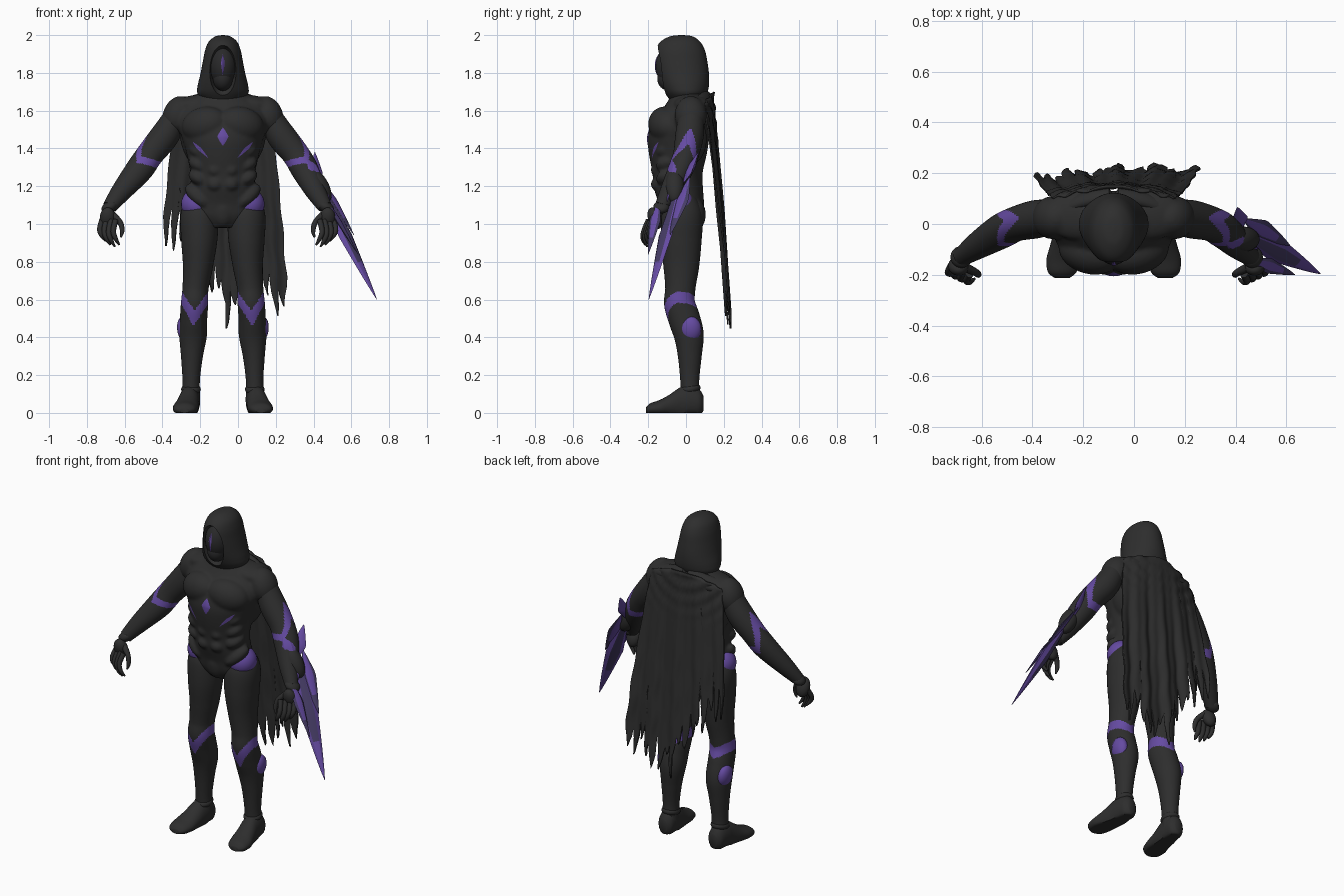
import bpy, bmesh, math, random
from mathutils import Vector, Euler
from mathutils.bvhtree import BVHTree

random.seed(7)
if "Cube" in bpy.data.objects:
    bpy.data.objects.remove(bpy.data.objects["Cube"])

CX = -0.08  # body centre line
DOWN, FORWARD = Vector((0, 0, -1)), Vector((0, -1, 0))


def material(name, rgb):
    m = bpy.data.materials.new(name)
    m.use_nodes = True
    m.diffuse_color = (*rgb, 1)
    m.node_tree.nodes["Principled BSDF"].inputs["Base Color"].default_value = (*rgb, 1)
    return m


MATS = [material("charcoal", (0.027, 0.027, 0.027)), material("purple", (0.13, 0.07, 0.36)),
        material("dark_purple", (0.06, 0.045, 0.13)), material("mask_black", (0.022, 0.022, 0.023))]
GREY, PURPLE, DUSK, BLACK = range(4)


def finish(name, bm, sharp=50):
    bmesh.ops.recalc_face_normals(bm, faces=bm.faces)
    me = bpy.data.meshes.new(name)
    bm.to_mesh(me)
    bm.free()
    for m in MATS:
        me.materials.append(m)
    me.shade_smooth()
    me.set_sharp_from_angle(angle=math.radians(sharp))
    ob = bpy.data.objects.new(name, me)
    bpy.context.collection.objects.link(ob)
    return ob


def spline(pts, n):
    """Catmull-Rom through tuples of any length."""
    out, last = [], len(pts) - 1
    for i in range(n + 1):
        f = i / n * last
        k = min(int(f), last - 1)
        t = f - k
        quad = [pts[max(0, min(last, k + j))] for j in (-1, 0, 1, 2)]
        out.append([0.5 * (2 * b + (c - a) * t + (2 * a - 5 * b + 4 * c - d) * t * t
                           + (3 * b - a - 3 * c + d) * t ** 3) for a, b, c, d in zip(*quad)])
    return out


def tube(name, pts, rings=40, sides=32, rule=None, axis=None, floor=-9):
    """Loft of ellipses along points (x, y, z, side radius, front radius)."""
    path = spline(pts, rings)
    bm, rows = bmesh.new(), []
    for i, p in enumerate(path):
        tan = axis or (Vector(path[min(i + 1, rings)][:3]) - Vector(path[max(i - 1, 0)][:3])).normalized()
        a = (Vector((1, 0, 0)) - tan * tan.x).normalized()
        b = tan.cross(a)
        row = []
        for j in range(sides):
            phi = math.tau * j / sides
            v = Vector(p[:3]) + a * max(p[3], .002) * math.cos(phi) + b * max(p[4], .002) * math.sin(phi)
            row.append(bm.verts.new((v.x, v.y, max(v.z, floor))))
        rows.append(row)
    for i in range(rings):
        for j in range(sides):
            k = (j + 1) % sides
            f = bm.faces.new((rows[i][j], rows[i][k], rows[i + 1][k], rows[i + 1][j]))
            if rule:
                f.material_index = rule(f.calc_center_median(), (i + .5) / rings, math.tau * (j + .5) / sides)
    bm.faces.new(rows[0])
    bm.faces.new(rows[-1])
    return finish(name, bm)


def blob(name, loc, size, rot=(0, 0, 0), mat=GREY):
    bm = bmesh.new()
    bmesh.ops.create_uvsphere(bm, u_segments=32, v_segments=20, radius=1)
    turn = Euler(rot).to_matrix()
    for v in bm.verts:
        v.co = turn @ Vector([c * s for c, s in zip(v.co, size)]) + Vector(loc)
    for f in bm.faces:
        f.material_index = mat
    return finish(name, bm)


def fuse(name, parts, voxel, passes):
    """Melt overlapping parts into one soft surface."""
    bm = bmesh.new()
    for ob in parts:
        bm.from_mesh(ob.data)
        bpy.data.objects.remove(ob)
    ob = finish(name, bm)
    melt = ob.modifiers.new("melt", "REMESH")
    melt.mode, melt.voxel_size, melt.use_smooth_shade = "VOXEL", voxel, True
    soft = ob.modifiers.new("soften", "SMOOTH")
    soft.factor, soft.iterations = .5, passes
    return ob


def skin_of(ob):
    bpy.context.view_layer.update()
    return BVHTree.FromObject(ob, bpy.context.evaluated_depsgraph_get())


def leaf(name, a, b, wide, width, thick, core=PURPLE, edge=PURPLE, peak=.4, skin=None):
    """Pointed two-edged plate from a to b, widest at peak, optionally laid on a skin."""
    a, b = Vector(a), Vector(b)
    tan = (b - a).normalized()
    wide = Vector(wide)
    wide = (wide - tan * wide.dot(tan)).normalized()
    nor = tan.cross(wide)
    bm, rows, n = bmesh.new(), [], 14
    for i in range(n + 1):
        t = i / n
        w = max(.01, t / peak if t < peak else (1 - t) / (1 - peak)) ** .8
        row = []
        for x, y in ((1, 0), (.55, .8), (0, 1), (-.55, .8), (-1, 0), (-.55, -.8), (0, -1), (.55, -.8)):
            v = a.lerp(b, t) + wide * width * w * x
            if skin:
                v.y = skin.ray_cast(Vector((v.x, -1, v.z)), Vector((0, 1, 0)))[0].y - .001
            row.append(bm.verts.new(v + nor * thick * w * y))
        rows.append(row)
    for i in range(n):
        for j in range(8):
            k = (j + 1) % 8
            f = bm.faces.new((rows[i][j], rows[i][k], rows[i + 1][k], rows[i + 1][j]))
            f.material_index = core if j in (1, 2, 5, 6) and i < n - 4 else edge
    bm.faces.new(rows[0])
    bm.faces.new(rows[-1])
    return finish(name, bm, 25)


# Hood with a cut face opening
hood = tube("hood", [(CX, -.025, 2.0, .004, .01), (CX, -.025, 1.993, .04, .06), (CX, -.03, 1.965, .075, .105),
                     (CX, -.03, 1.92, .094, .13), (CX, -.025, 1.86, .106, .138), (CX, -.015, 1.79, .12, .137),
                     (CX, -.005, 1.73, .134, .126), (CX, 0, 1.69, .134, .11), (CX, 0, 1.65, .1, .08)],
            60, 56, axis=DOWN)
cutter = blob("hood_cutter", (CX, -.2, 1.8), (.08, .15, .155))
cutter.hide_render = True
cutter.display_type = "WIRE"
cut = hood.modifiers.new("face_opening", "BOOLEAN")
cut.object, cut.operation = cutter, "DIFFERENCE"
hood.modifiers.new("crisp_rim", "EDGE_SPLIT").split_angle = math.radians(45)

# Mask
mask = blob("mask", (CX, -.075, 1.835), (.072, .086, .108), mat=BLACK)
blob("mask_jaw", (CX, -.09, 1.77), (.052, .062, .065), mat=BLACK)
leaf("mask_stripe", (CX, -.16, 1.9), (CX, -.16, 1.785), (1, 0, 0), .01, .004, skin=skin_of(mask))

# Torso core, to be fused with the muscles
flesh = [tube("core", [(CX, .0, 1.74, .06, .06), (CX, .015, 1.67, .15, .1), (CX, -.0, 1.6, .225, .13),
                       (CX, -.03, 1.52, .235, .155), (CX, -.04, 1.45, .215, .162), (CX, -.043, 1.37, .192, .153),
                       (CX, -.045, 1.27, .172, .133), (CX, -.04, 1.19, .174, .13), (CX, -.025, 1.11, .195, .12),
                       (CX, -.02, 1.04, .19, .11), (CX, -.02, .98, .09, .08)], 60, 48, axis=DOWN),
         blob("groin", (CX, -.09, 1.08), (.065, .055, .1))]

for s, side in ((-1, "right"), (1, "left")):
    def at(x, y, z):
        return (CX + s * x, y, z)

    # Muscles
    flesh += [blob("pectoral", at(.095, -.112, 1.525), (.125, .085, .095), (0, s * .2, s * .25)),
              blob("deltoid", at(.24, .025, 1.575), (.078, .085, .105), (0, -s * .35, 0)),
              blob("trapezius", at(.13, .035, 1.635), (.15, .1, .05), (0, s * .1, 0)),
              blob("lat", at(.165, .02, 1.45), (.06, .09, .14), (0, s * .2, 0)),
              blob("hip_guard", at(.135, -.09, 1.15), (.085, .05, .04), (0, -s * .7, s * .5)),
              blob("glute", at(.09, .03, 1.05), (.095, .075, .095))]
    for i in range(3):
        flesh += [blob("abdominal", at(.042, -.132, 1.36 - i * .075), (.048, .055, .042)),
                  blob("rib_muscle", at(.12, -.09, 1.385 - i * .07), (.065, .07, .042), (0, -s * .5, s * .4))]
    blob(side + "_hip_mark", at(.135, -.04, 1.105), (.086, .085, .085), (-.4, s * .1, 0), PURPLE)

    # Legs with the pointed knee band
    def knee_band(c, t, phi):
        point = 1 - abs(math.cos(phi))
        front = math.sin(phi) > 0
        z = .612 - (.112 if front else .035) * point
        return PURPLE if abs(c.z - z) < .03 + (.012 if front else 0) * point else GREY

    leg = [(.1, -.02, 1.14, .075, .075), (.123, -.02, 1.05, .1, .108), (.125, -.025, .92, .096, .108),
           (.132, -.025, .78, .08, .095), (.145, -.03, .66, .069, .08), (.15, -.034, .58, .072, .082),
           (.155, -.01, .5, .072, .084), (.158, .015, .41, .073, .079), (.164, .02, .3, .058, .063),
           (.168, .02, .17, .046, .05), (.17, .025, .06, .05, .05)]
    tube(side + "_leg", [at(*p[:3]) + p[3:] for p in leg], 160, 56, knee_band)
    blob(side + "_calf_mark", at(.205, .025, .443), (.037, .056, .068), (0, s * .12, 0), PURPLE)
    foot = [(.172, .092, .05, .025, .04), (.172, .07, .055, .047, .07), (.175, .02, .06, .054, .085),
            (.18, -.03, .05, .056, .085), (.19, -.09, .035, .062, .06), (.198, -.14, .025, .067, .043),
            (.203, -.19, .02, .056, .03), (.203, -.212, .014, .03, .014)]
    tube(side + "_foot", [at(*p[:3]) + p[3:] for p in foot], 36, 28, axis=FORWARD, floor=0)
    blob(side + "_ankle_cuff", at(.169, .02, .125), (.052, .058, .03), (.2, 0, 0))

    # Arms, the left one held closer; the band peaks on the outside and dips at front and back
    def elbow_band(c, t, phi):
        d = math.acos(max(-1, min(1, s * math.cos(phi)))) / math.pi
        mid = .3 + .25 * d / .42 if d < .42 else .55 - .11 * (d - .42) / .58
        return PURPLE if abs(t - mid) < max(.045, .075 - .08 * d) else GREY

    reach = (0, 0, 0, .01, .045, .06) if s > 0 else (0,) * 6
    arm = [(.23, .03, 1.62, .05, .06), (.3, .02, 1.48, .075, .075), (.385, 0, 1.37, .072, .068),
           (.445, -.03, 1.285, .072, .066), (.535, -.085, 1.175, .055, .052), (.6, -.13, 1.09, .038, .036)]
    tube(side + "_arm", [at(p[0] - r, p[1], p[2]) + p[3:] for p, r in zip(arm, reach)], 120, 56, elbow_band)

    # Hands with curled fingers
    px = .605 if s < 0 else .55
    blob(side + "_wrist_cuff", at(px - .005, -.13, 1.09), (.046, .043, .03), (0, s * .5, 0))
    blob(side + "_palm", at(px + .005, -.165, 1.03), (.042, .035, .06), (.35, 0, 0))
    for i in range(4):
        x, y = px + .035 - i * .024, -.165 - i * .011
        drop = (.11, .13, .14, .13)[i]
        tube(f"{side}_finger_{i}", [at(x, y, 1.02) + (.015, .015), at(x + .012, y - .025, 1.02 - drop * .45) + (.014, .014),
                                    at(x, y - .03, 1.02 - drop * .75) + (.012, .012),
                                    at(x - .02, y - .018, 1.02 - drop) + (.005, .005)], 14, 12)
    tube(side + "_thumb", [at(px - .02, -.17, 1.05) + (.018, .018), at(px - .06, -.19, 1.01) + (.015, .015),
                           at(px - .072, -.2, .965) + (.012, .012), at(px - .065, -.205, .93) + (.005, .005)], 14, 12)

# Torso skin and its marks
skin = skin_of(fuse("torso", flesh, .009, 5))
leaf("chest_diamond", (CX, -.2, 1.51), (CX, -.2, 1.415), (1, 0, 0), .03, .0045, peak=.5, skin=skin)
for s, side in ((-1, "right"), (1, "left")):
    leaf(side + "_rib_slash", (CX + s * .16, -.15, 1.435), (CX + s * .078, -.18, 1.35), (s, 0, .8), .021, .0045, skin=skin)

# Forearm blades on the left arm
leaf("main_blade", (.4, -.02, 1.28), (.735, -.197, .6), (.7, .7, .1), .05, .022, DUSK, PURPLE, .5)
leaf("elbow_fin", (.42, -.03, 1.2), (.407, .066, 1.38), (.8, .5, 0), .04, .012)
leaf("upper_fin", (.35, -.06, 1.37), (.49, -.1, 1.12), (.5, .5, .3), .042, .018, peak=.3)
leaf("rear_fin", (.43, .02, 1.25), (.615, -.085, .94), (.5, .8, 0), .042, .012, PURPLE, DUSK)
leaf("front_fin", (.46, -.14, 1.14), (.635, -.2, .84), (.3, .9, 0), .032, .012, PURPLE, DUSK)
blob("blade_mount", (.43, -.06, 1.2), (.05, .05, .1), (0, -.5, 0))

# Tattered cape with soft folds and a gathered neckline
TATTERS, COLS, ROWS = 16, 144, 44
length = [random.uniform(-.08, .1) for _ in range(TATTERS)]
slit = [random.uniform(.06, .24) for _ in range(TATTERS + 1)]
bm, grid = bmesh.new(), []
for i in range(COLS + 1):
    u = 2 * i / COLS - 1
    f = min((u + 1) / 2 * TATTERS, TATTERS - .001)
    k, part = int(f), f % 1
    gap = slit[k] if part < .5 else slit[k + 1]
    base = .9 - .36 * min(1, max(0, u + .75)) + .15 * max(0, u - .6)
    bottom = base + length[k] + gap * abs(2 * part - 1) ** 1.5 + random.uniform(-.012, .012)
    if k == TATTERS // 2 and abs(part - .5) < .2:
        bottom = .43 + .3 * abs(part - .5)
    top = 1.7 - .06 * u * u
    column = []
    for j in range(ROWS + 1):
        z = top + (bottom - top) * j / ROWS
        s = max(0, (1.7 - z) / 1.25)
        x = CX + u * (.21 + .145 * s ** .55) + .006 * math.sin(z * 25 + u * 9) * s
        fold = (.011 * math.sin(u * 12 + s * 2) + .004 * math.sin(u * 29)) * min(1, s * 2)
        gather = .007 * math.sin((z - .13 * u * u) * 75) * max(0, 1 - s * 4)
        y = .143 + .085 * s - .05 * u * u * max(0, 1 - s * 1.5) + fold + gather
        column.append(bm.verts.new((x, y, z)))
    grid.append(column)
for i in range(COLS):
    for j in range(ROWS):
        bm.faces.new((grid[i][j], grid[i + 1][j], grid[i + 1][j + 1], grid[i][j + 1]))
cape = finish("cape", bm, 80)
thick = cape.modifiers.new("thickness", "SOLIDIFY")
thick.thickness, thick.offset = .008, 0
# Rolled collar joining cape and shoulders
tube("cape_collar", [(CX + u * .21, .112 - .05 * u * u, 1.675 - .045 * u * u, .025, .036)
                     for u in (-1, -.6, -.2, .2, .6, 1)], 24, 14)
